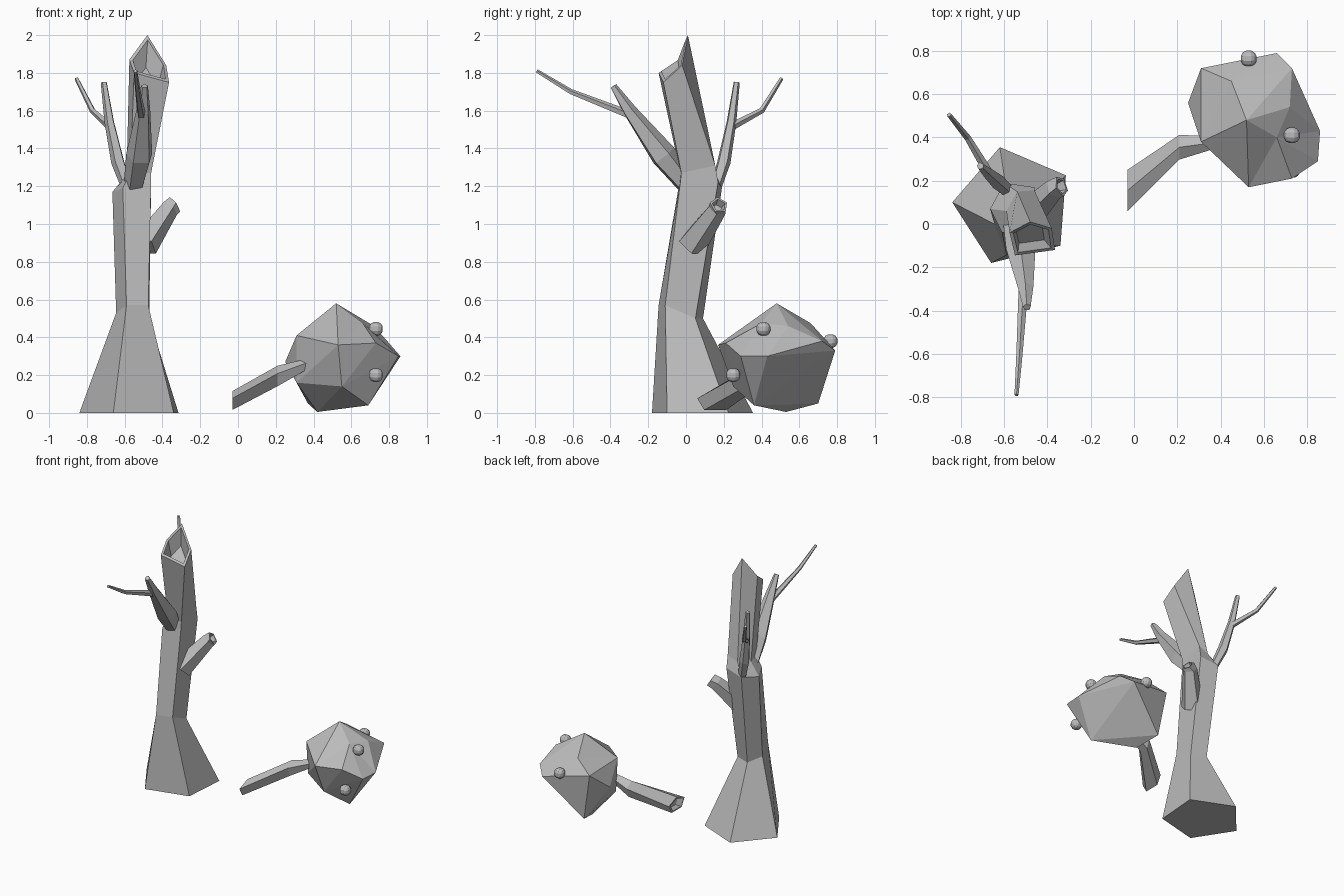
import bpy
import bmesh
from math import cos, sin, tau
from mathutils import Vector

if "Cube" in bpy.data.objects:
    bpy.data.objects.remove(bpy.data.objects["Cube"], do_unlink=True)

grey = bpy.data.materials.new("plain grey")
grey.use_nodes = True
grey.diffuse_color = (0.5, 0.5, 0.5, 1)
grey.node_tree.nodes["Principled BSDF"].inputs["Base Color"].default_value = grey.diffuse_color


def make_object(name, bm):
    bmesh.ops.recalc_face_normals(bm, faces=bm.faces)
    mesh = bpy.data.meshes.new(name)
    bm.to_mesh(mesh)
    bm.free()
    mesh.materials.append(grey)
    obj = bpy.data.objects.new(name, mesh)
    bpy.context.collection.objects.link(obj)
    return obj


def loft(name, rings, rim=0, depth=0):
    """Skin a row of rings; a rim above zero hollows out the last end."""
    bm = bmesh.new()
    rows = [[bm.verts.new(p) for p in ring] for ring in rings]
    count = len(rows[0])
    if rim:
        end = [Vector(p) for p in rings[-1]]
        centre = sum(end, Vector()) / count
        before = sum((Vector(p) for p in rings[-2]), Vector()) / count
        inward = (before - centre).normalized() * depth
        lip = [p.lerp(centre, rim) for p in end]
        floor = [p.lerp(centre, rim + 0.2) + inward for p in end]
        rows += [[bm.verts.new(p) for p in ring] for ring in (lip, floor)]
    for low, high in zip(rows, rows[1:]):
        for i in range(count):
            j = (i + 1) % count
            bm.faces.new((low[i], low[j], high[j], high[i]))
    bm.faces.new(rows[0])
    bm.faces.new(rows[-1])
    return make_object(name, bm)


def branch(name, path, radii, sides=5, rim=0, depth=0):
    """Tapered branch whose rings stand square to the path."""
    points = [Vector(p) for p in path]
    rings = []
    for i, (p, r) in enumerate(zip(points, radii)):
        along = points[min(i + 1, len(points) - 1)] - points[max(i - 1, 0)]
        side = along.cross(Vector((0, 0, 1))).normalized()
        up = side.cross(along).normalized()
        rings.append([p + r * (cos(a) * up + sin(a) * side)
                      for a in (tau * k / sides for k in range(sides))])
    return loft(name, rings, rim, depth)


# Trunk: five-sided, flared foot, stepped waist, with a broken hollow top
loft("trunk", [
    [(-.62, .355, 0), (-.84, .1, 0), (-.66, -.18, 0), (-.34, -.1, 0), (-.315, .225, 0)],
    [(-.58, .09, .5), (-.645, 0, .53), (-.59, -.145, .57), (-.475, -.11, .57), (-.47, .05, .5)],
    [(-.6, .19, 1.19), (-.665, .07, 1.17), (-.61, -.04, 1.19), (-.46, -.03, 1.22), (-.46, .17, 1.22)],
    [(-.54, .15, 1.28), (-.59, .06, 1.26), (-.57, -.03, 1.27), (-.46, -.025, 1.27), (-.46, .155, 1.31)],
    [(-.48, .01, 2), (-.575, -.04, 1.87), (-.55, -.145, 1.8), (-.365, -.12, 1.75), (-.38, -.02, 1.84)],
], rim=.17, depth=.12)

# Branches on the trunk
branch("stub_branch", [(-.5, .03, .89), (-.365, .165, 1.08), (-.335, .175, 1.1)],
       (.08, .052, .05), rim=.25, depth=.04)
branch("front_branch", [(-.55, 0, 1.21), (-.52, -.12, 1.36), (-.5, -.3, 1.6), (-.495, -.385, 1.73)],
       (.055, .073, .038, .019))
branch("front_twig", [(-.51, -.28, 1.57), (-.53, -.61, 1.7), (-.543, -.79, 1.81)], (.024, .015, .01), 5)
branch("back_branch", [(-.59, .16, 1.2), (-.635, .2, 1.33), (-.68, .24, 1.54), (-.71, .268, 1.75)],
       (.03, .037, .027, .017))
branch("back_twig", [(-.68, .25, 1.52), (-.77, .4, 1.6), (-.855, .505, 1.77)], (.022, .016, .011), 5)

# Fallen log, its cut end upright across x
log_rings = []
for x, y, z, wide, tall in [(.4, .38, .27, .025, .025), (.21, .355, .19, .06, .06), (-.03, .155, .06, .1, .055)]:
    angles = [tau * (k + .25) / 5 for k in range(5)]
    log_rings.append([(x, y + wide * cos(a), z + tall * sin(a)) for a in angles])
loft("fallen_log", log_rings, rim=.2, depth=.03)

# Faceted bush: a hull whose two upper shoulders sink below its peak
bm = bmesh.new()
for p in [(.52, .48, .58), (.72, .54, .46), (.73, .72, .38), (.31, .72, .4), (.66, .79, .33),
          (.25, .56, .27), (.31, .38, .41), (.53, .17, .36), (.73, .21, .37), (.85, .29, .3),
          (.86, .43, .3), (.42, .53, .005), (.37, .7, .05), (.69, .36, .04), (.31, .4, .16),
          (.55, .25, .14)]:
    bm.verts.new(p)
shoulders = [bm.verts.new((.66, .4, .53)), bm.verts.new((.45, .66, .52))]
bmesh.ops.convex_hull(bm, input=bm.verts)
for vert in shoulders:
    vert.co.z = .475
make_object("bush", bm)

# Berries: cubes rounded into small faceted balls
for i, place in enumerate([(.73, .41, .445), (.73, .25, .2), (.53, .765, .38)]):
    bm = bmesh.new()
    bmesh.ops.create_cube(bm, size=1)
    bmesh.ops.subdivide_edges(bm, edges=bm.edges, cuts=2, use_grid_fill=True)
    for vert in bm.verts:
        vert.co = vert.co.normalized() * .04 + Vector(place)
    make_object(f"berry_{i + 1}", bm)
